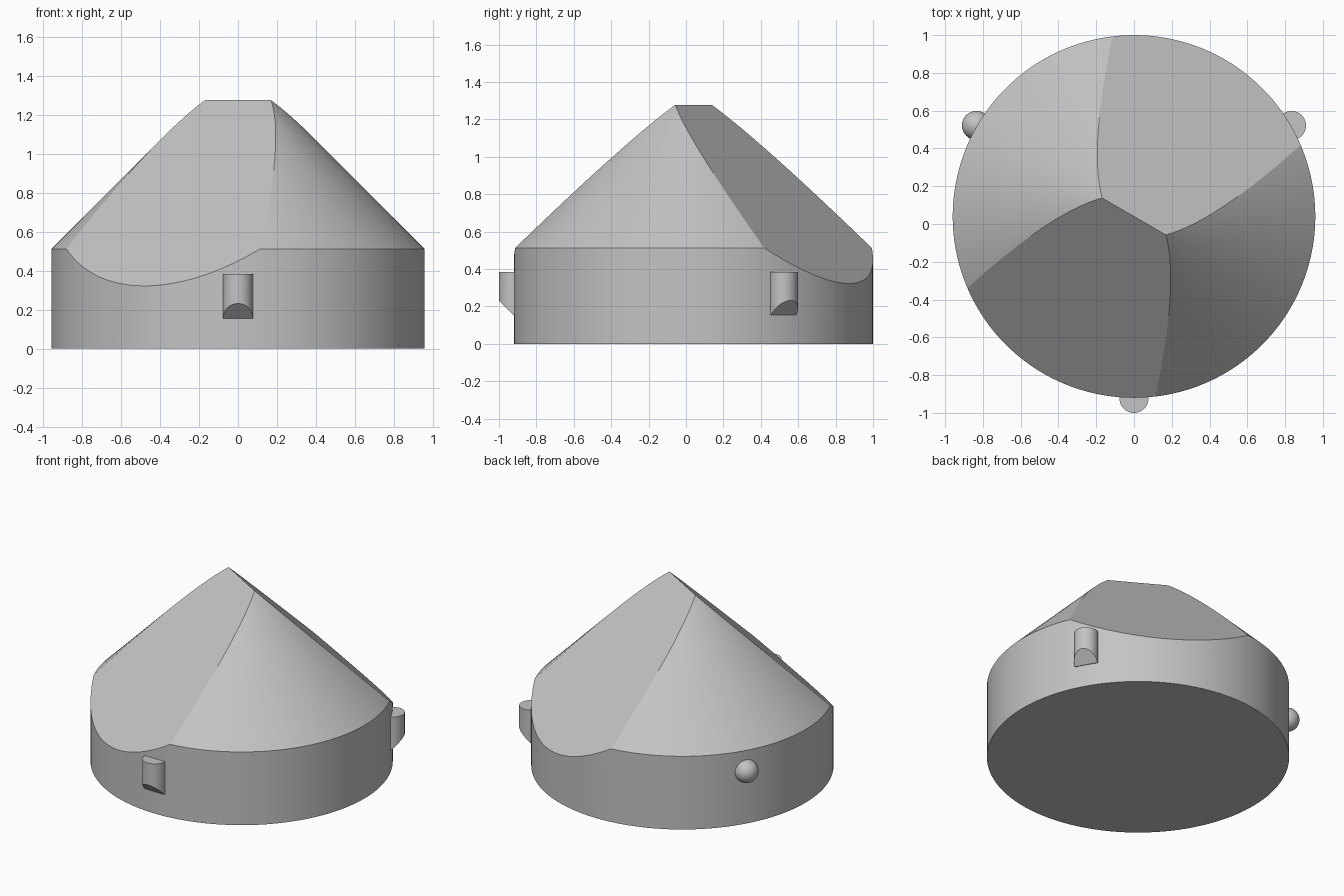
import bpy
import bmesh
from math import radians, cos, sin, tau
from mathutils import Vector, Matrix

default_cube = bpy.data.objects.get("Cube")
if default_cube:
    bpy.data.objects.remove(default_cube, do_unlink=True)

# Main dimensions
CENTRE = Vector((0, 0.04, 0))
RADIUS = 0.96
WALL = 0.513
RIDGE = 1.278
PIN_RADIUS = 0.077
PIN_REACH = 0.963

grey = bpy.data.materials.new("plain grey")
grey.use_nodes = True
colour = (0.55, 0.55, 0.55, 1)
grey.diffuse_color = colour
grey.node_tree.nodes["Principled BSDF"].inputs["Base Color"].default_value = colour


def outward(degrees):
    return Vector((cos(radians(degrees)), sin(radians(degrees)), 0))


def finish(bm, name):
    bmesh.ops.recalc_face_normals(bm, faces=bm.faces[:])
    mesh = bpy.data.meshes.new(name)
    bm.to_mesh(mesh)
    bm.free()
    mesh.materials.append(grey)
    obj = bpy.data.objects.new(name, mesh)
    bpy.context.collection.objects.link(obj)
    bpy.ops.object.select_all(action='DESELECT')
    obj.select_set(True)
    bpy.context.view_layer.objects.active = obj
    bpy.ops.object.shade_smooth_by_angle(angle=radians(30))
    return obj


def slice_off(bm, point, normal):
    """Remove what lies beyond the plane and close the cut with a crisp flat face."""
    geom = bm.verts[:] + bm.edges[:] + bm.faces[:]
    cut = bmesh.ops.bisect_plane(bm, geom=geom, dist=1e-6, plane_co=point,
                                 plane_no=normal, clear_outer=True)["geom_cut"]
    rim = [e for e in cut if isinstance(e, bmesh.types.BMEdge)]
    bmesh.ops.contextual_create(bm, geom=rim)
    for edge in rim:
        edge.smooth = False


# Body: a cylinder under a 45 degree cone, with two flats meeting in a ridge
bm = bmesh.new()
profile = [(RADIUS, 0), (RADIUS, WALL), (0, WALL + RADIUS)]
verts = [bm.verts.new(CENTRE + Vector((r, 0, z))) for r, z in profile]
edges = [bm.edges.new(pair) for pair in zip(verts, verts[1:])]
bmesh.ops.spin(bm, geom=verts + edges, cent=CENTRE, axis=(0, 0, 1),
               angle=tau, steps=144)
bmesh.ops.remove_doubles(bm, verts=bm.verts[:], dist=1e-4)
bmesh.ops.contextual_create(bm, geom=[e for e in bm.edges if e.is_boundary])
bmesh.ops.recalc_face_normals(bm, faces=bm.faces[:])
for angle in (60, 240):
    slice_off(bm, CENTRE + Vector((0, 0, RIDGE)),
              outward(angle) * 0.995 + Vector((0, 0, 1)))
finish(bm, "body")

# Two locating pins with a slanted underside
PIN_BOTTOM, PIN_TOP = 0.155, 0.385
for name, angle in (("front_pin", -90), ("back_left_pin", 30)):
    bm = bmesh.new()
    base = CENTRE + outward(angle) * PIN_REACH
    middle = base + Vector((0, 0, (PIN_BOTTOM + PIN_TOP) / 2))
    bmesh.ops.create_cone(bm, cap_ends=True, segments=48, radius1=PIN_RADIUS,
                          radius2=PIN_RADIUS, depth=PIN_TOP - PIN_BOTTOM,
                          matrix=Matrix.Translation(middle))
    slice_off(bm, base + Vector((0, 0, PIN_BOTTOM)),
              outward(angle) - Vector((0, 0, 1)))
    finish(bm, name)

# Round bump in place of the third pin
bm = bmesh.new()
spot = CENTRE + outward(150) * PIN_REACH + Vector((0, 0, 0.37))
bmesh.ops.create_uvsphere(bm, u_segments=32, v_segments=20, radius=PIN_RADIUS,
                          matrix=Matrix.Translation(spot))
finish(bm, "round_bump")
